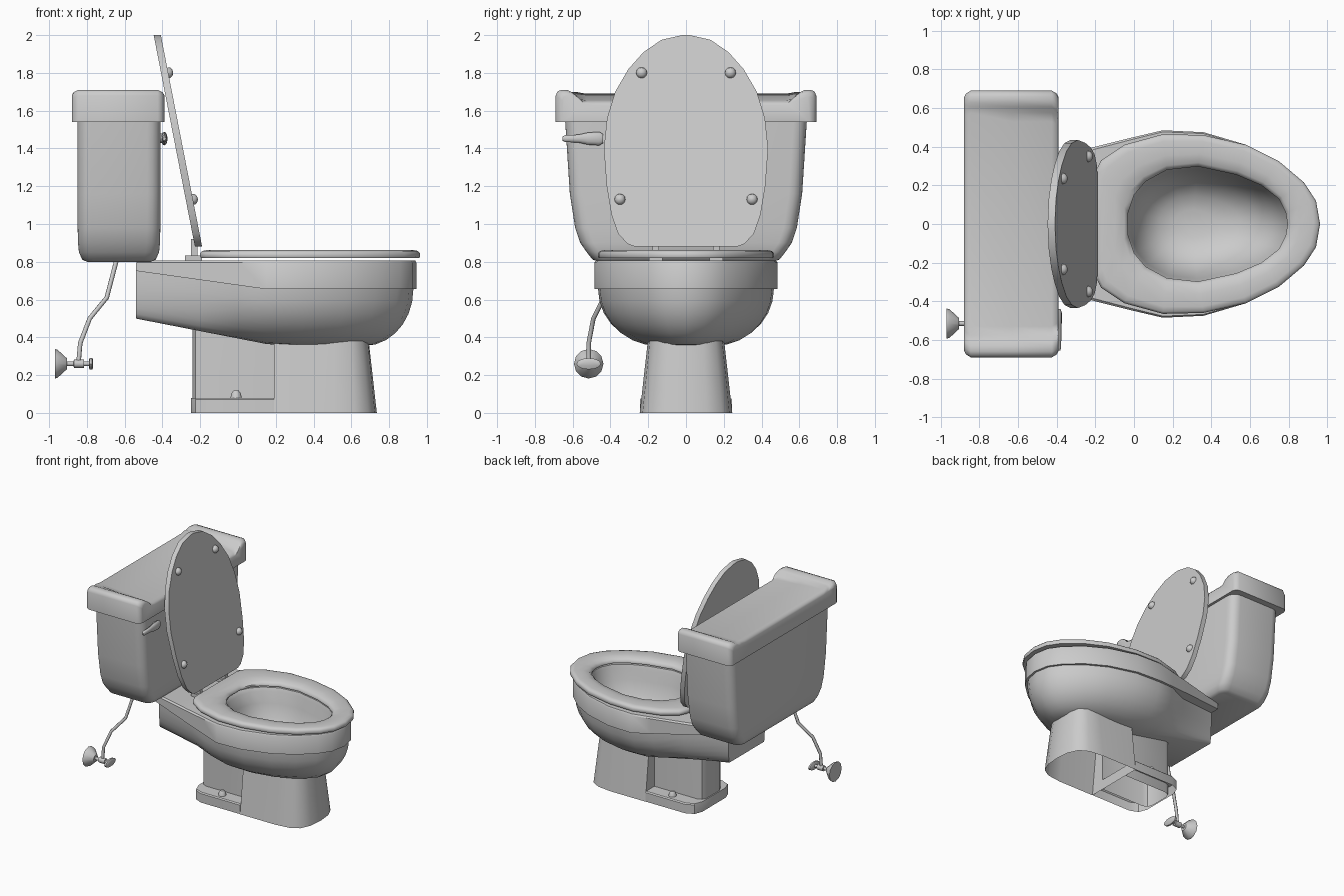
import bpy, bmesh, math

if "Cube" in bpy.data.objects:
    bpy.data.objects.remove(bpy.data.objects["Cube"])


def loft(name, rings, caps=(True, True), closed=False, angle=38):
    """Skin equal-length rings; cap the ends, or join last to first."""
    bm = bmesh.new()
    vs = [[bm.verts.new(p) for p in r] for r in rings]
    n = len(vs[0])
    pairs = list(zip(vs, vs[1:])) + ([(vs[-1], vs[0])] if closed else [])
    for a, b in pairs:
        for i in range(n):
            j = (i + 1) % n
            bm.faces.new((a[i], a[j], b[j], b[i]))
    if not closed:
        for cap, ring in zip(caps, (vs[0], vs[-1])):
            if cap:
                bm.faces.new(ring)
    bmesh.ops.recalc_face_normals(bm, faces=bm.faces)
    me = bpy.data.meshes.new(name)
    bm.to_mesh(me)
    bm.free()
    ob = bpy.data.objects.new(name, me)
    bpy.context.collection.objects.link(ob)
    bpy.ops.object.select_all(action='DESELECT')
    ob.select_set(True)
    bpy.context.view_layer.objects.active = ob
    bpy.ops.object.shade_smooth_by_angle(angle=math.radians(angle))
    return ob


def sym(half):
    """Mirror a half outline (a, y) across y = 0."""
    return half + [(a, -y) for a, y in reversed(half) if y > 0]


def mix(a, b, t):
    return [(p[0] + (q[0] - p[0]) * t, p[1] + (q[1] - p[1]) * t) for p, q in zip(a, b)]


def level(outline, z):
    f = z if callable(z) else (lambda x: z)
    return [(x, y, f(x)) for x, y in outline]


def rrect(cx, hx, hy, r, z, seg=4):
    pts = []
    for k, (sx, sy) in enumerate(((1, 1), (-1, 1), (-1, -1), (1, -1))):
        for i in range(seg + 1):
            a = math.pi / 2 * (k + i / seg)
            pts.append((cx + sx * (hx - r) + r * math.cos(a), sy * (hy - r) + r * math.sin(a), z))
    return pts


def turned(name, stations, centre, axis='x', n=12):
    """Elliptical sections (offset, ra, rb) along an axis."""
    rings = []
    for s, ra, rb in stations:
        r = []
        for i in range(n):
            a = math.tau * i / n
            u, v = ra * math.cos(a), rb * math.sin(a)
            d = {'x': (s, u, v), 'y': (u, s, v), 'z': (u, v, s)}[axis]
            r.append(tuple(c + e for c, e in zip(centre, d)))
        rings.append(r)
    return loft(name, rings)


def box(name, x0, x1, y0, y1, z0, z1):
    return loft(name, [[(x0, y0, z), (x1, y0, z), (x1, y1, z), (x0, y1, z)] for z in (z0, z1)])


# Plan outlines shared by bowl, rim and seat (back to front)
front_half = [(0, .45), (.15, .485), (.36, .475), (.58, .41), (.74, .32), (.86, .21), (.923, .12), (.945, 0)]
rim = sym([(-.54, .31), (-.2, .40)] + front_half)
shelf = sym([(-.54, .235), (-.2, .33)] + front_half)
seat = sym([(-.2, .27), (-.17, .33), (-.05, .41), (.15, .465), (.36, .46), (.58, .41),
            (.75, .325), (.88, .215), (.942, .12), (.963, 0)])
hole = sym([(-.03, .06), (0, .15), (.06, .22), (.17, .28), (.33, .298), (.53, .255),
            (.66, .2), (.75, .13), (.785, .06), (.795, 0)])
low = sym([(-.54, .22), (-.2, .2), (0, .18), (.15, .16), (.3, .15), (.43, .14),
           (.53, .11), (.6, .08), (.65, .04), (.67, 0)])


def rim_under(x):
    return .655 + max(0, .15 - x) * .14


def bowl_under(x):
    return .355 + max(0, .2 - x) * .195


# Bowl underside and rear neck: quarter-ellipse walls, open on top
top = mix(shelf, low, .06)
rings = []
for k in range(8):
    a = math.pi / 2 * k / 7
    flat = mix(low, top, math.cos(a))
    rings.append([(x, y, rim_under(t[0]) + (bowl_under(b[0]) - rim_under(t[0])) * math.sin(a))
                  for (x, y), t, b in zip(flat, top, low)])
loft("bowl_underside", rings, caps=(False, True))

# Rim, deck and basin
centre = [(.3, 0)] * len(hole)
loft("rim_and_basin",
     [level(mix(shelf, low, .08), rim_under), level(rim, rim_under), level(rim, .795),
      level(mix(rim, hole, .04), .806), level(mix(hole, rim, .05), .806), level(hole, .78)]
     + [level(mix(hole, centre, t), z) for t, z in
        ((.05, .69), (.15, .59), (.3, .51), (.5, .46), (.75, .435))], caps=(False, True))

# Seat ring
loft("seat", [level(mix(seat, hole, t), z) for t, z in
              ((.02, .82), (0, .828), (0, .845), (.06, .857), (.2, .862), (.6, .862),
               (.88, .852), (1, .835), (1, .82))], closed=True, angle=55)

# Raised seat cover, leaning back
cover = sym([(.88, .27), (.895, .31), (.95, .36), (1.05, .395), (1.2, .42), (1.4, .435), (1.56, .418),
             (1.7, .375), (1.82, .305), (1.91, .225), (1.975, .13), (2.0, .02)])


def lean(z):
    return -.19 - .195 * (z - .88)


loft("seat_cover", [[(lean(z) + d, y, z) for z, y in cover] for d in (0, -.038)])

# Cover bumpers, hinges and floor bolt caps
for side, s in (("left", 1), ("right", -1)):
    for h, y, z in (("upper", .235, 1.8), ("lower", .35, 1.13)):
        turned(f"{h}_bumper_{side}", [(-.005, .03, .03), (.012, .027, .027), (.022, .016, .016), (.026, .004, .004)],
               (lean(z), s * y, z))
    y = s * .16
    box(f"hinge_base_{side}", -.28, -.19, y - .035, y + .035, .80, .832)
    box(f"hinge_post_{side}", -.25, -.215, y - .018, y + .018, .82, .92)
    turned(f"bolt_cap_{side}", [(0, .03, .03), (.025, .025, .025), (.04, .014, .014)],
           (-.01, s * .185, .078), 'z')

# Pedestal: hollow shell, wide front block stepping in to a narrow rear column
rear = [(-.24, .08), (-.225, .115), (-.19, .13), (.19, .13)]
foot = sym(rear + [(.19, .245), (.5, .245), (.62, .23), (.69, .19), (.725, .11), (.735, 0)])
neck = sym(rear + [(.19, .2), (.5, .2), (.6, .19), (.655, .155), (.685, .09), (.69, 0)])
loft("pedestal", [level(foot, 0), level(mix(foot, neck, .5), .2),
                  level(neck, lambda x: max(.4, bowl_under(x) + .02))], caps=(False, False))
# Foot plate: ledge around the column
plate = sym([(-.25, .15), (-.225, .215), (-.16, .243), (.19, .243)])
loft("foot_plate", [level(plate, 0), level(plate, .072), level(mix(plate, sym(rear), .08), .08),
                    level(sym(rear), .08)], caps=(False, False))

# Tank
loft("tank", [rrect(-.63, hx, hy, r, z) for hx, hy, r, z in
              ((.17, .46, .04, .80), (.195, .495, .06, .812), (.212, .525, .07, .85), (.217, .56, .07, .90),
               (.219, .587, .07, .98), (.22, .615, .07, 1.16), (.22, .64, .07, 1.55))])


# Tank lid: raised ends, top sloping down to the front
def lid_ring(x, s, m):
    h, t = .69 - s, 1.71 - s * .8
    half = [(1.54, h), (t - .03, h), (t - .008, h - .01), (t, h - .03), (t, h - .06),
            (t - .012, h - .085), (m + .008, h - .115), (m, h - .16)]
    return [(x, y, z) for z, y in sym(half)]


loft("tank_lid", [lid_ring(-.88, .035, 1.665), lid_ring(-.87, .015, 1.682), lid_ring(-.845, 0, 1.69),
                  lid_ring(-.63, 0, 1.672), lid_ring(-.425, 0, 1.655), lid_ring(-.4, .015, 1.645),
                  lid_ring(-.39, .035, 1.63)], angle=55)

# Flush lever and pivot
turned("flush_lever", [(-.655, .008, .010), (-.64, .013, .018), (-.57, .014, .021), (-.52, .016, .032),
                       (-.46, .017, .036), (-.44, .01, .025)], (-.39, 0, 1.452), 'y')
turned("lever_pivot", [(-.04, .025, .025), (.01, .025, .025)], (-.395, -.48, 1.455))

# Water supply: tube, wall plate, valve
cu = bpy.data.curves.new("supply_tube", 'CURVE')
cu.dimensions = '3D'
cu.bevel_depth = .012
cu.bevel_resolution = 2
cu.use_fill_caps = True
path = [(-.845, -.515, .26), (-.835, -.515, .37), (-.785, -.49, .50), (-.695, -.435, .61), (-.64, -.40, .82)]
sp = cu.splines.new('POLY')
sp.points.add(len(path) - 1)
for p, c in zip(sp.points, path):
    p.co = (*c, 1)
bpy.context.collection.objects.link(bpy.data.objects.new("supply_tube", cu))

valve = (0, -.515, .26)
turned("wall_plate", [(-.97, .078, .078), (-.955, .074, .074), (-.905, .028, .028)], valve)
turned("valve_body", [(-.92, .012, .012), (-.87, .012, .012), (-.869, .022, .022), (-.815, .022, .022),
                      (-.814, .012, .012), (-.78, .012, .012)], valve)
turned("valve_handle", [(-.79, .055, .022), (-.785, .065, .03), (-.772, .065, .03), (-.767, .055, .022)], valve)
